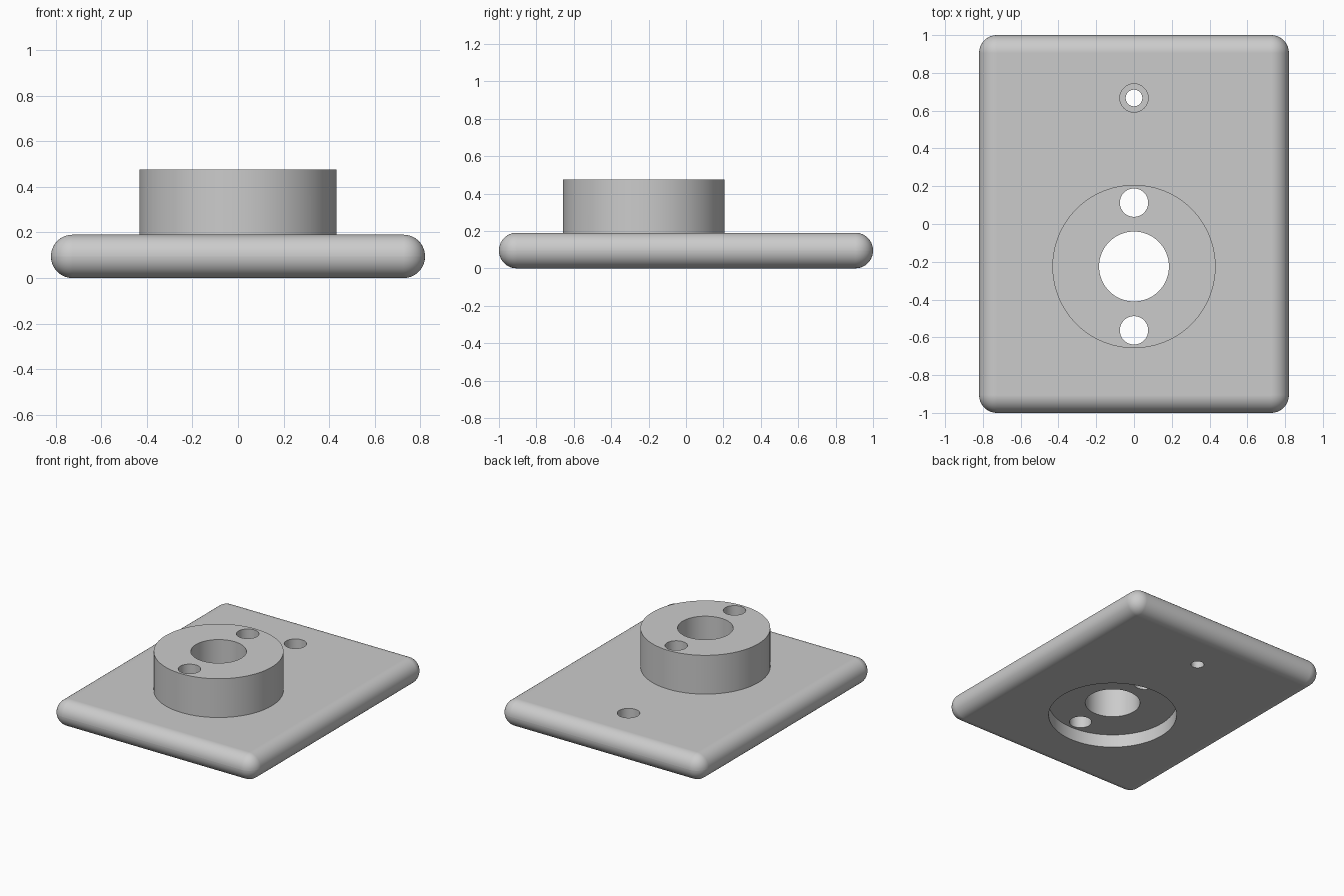
import bpy

default_cube = bpy.data.objects.get("Cube")
if default_cube:
    bpy.data.objects.remove(default_cube, do_unlink=True)

# Main measurements
THICK = 0.19
HALF = THICK / 2
BOSS_TOP = 0.475
BOSS_Y = -0.225
BOSS_R = 0.432
SCREW_Y = 0.667

grey = bpy.data.materials.new("light grey")
grey.use_nodes = True
colour = (0.6, 0.6, 0.6, 1)
grey.diffuse_color = colour
grey.node_tree.nodes["Principled BSDF"].inputs["Base Color"].default_value = colour


def cylinder(name, radius, y, bottom, top, sides=64):
    bpy.ops.mesh.primitive_cylinder_add(
        vertices=sides, radius=radius, depth=top - bottom,
        location=(0, y, (bottom + top) / 2))
    obj = bpy.context.object
    obj.name = name
    obj.data.materials.append(grey)
    return obj


def apply(obj, modifier):
    bpy.ops.object.select_all(action="DESELECT")
    obj.select_set(True)
    bpy.context.view_layer.objects.active = obj
    bpy.ops.object.modifier_apply(modifier=modifier.name)


def combine(obj, tool, operation):
    mod = obj.modifiers.new(operation.lower(), "BOOLEAN")
    mod.operation = operation
    mod.solver = "EXACT"
    mod.object = tool
    apply(obj, mod)
    bpy.data.objects.remove(tool, do_unlink=True)


# Base plate with fully rounded edges
bpy.ops.mesh.primitive_cube_add(size=1, location=(0, 0, HALF))
plate = bpy.context.object
plate.name = "mounting_plate"
plate.dimensions = (1.64, 2, THICK)
bpy.ops.object.transform_apply(location=True, rotation=False, scale=True)
plate.data.materials.append(grey)
bevel = plate.modifiers.new("rounding", "BEVEL")
bevel.width = HALF - 0.0005
bevel.segments = 14
apply(plate, bevel)

# Raised round boss
combine(plate, cylinder("boss", BOSS_R, BOSS_Y, 0.13, BOSS_TOP, 128), "UNION")

# Underside recess, bore, two pin holes, stepped screw hole
cuts = [
    ("recess", BOSS_R, BOSS_Y, -0.1, HALF, 128),
    ("bore", 0.185, BOSS_Y, -0.1, 0.6, 96),
    ("front_pin_hole", 0.075, BOSS_Y - 0.338, -0.1, 0.6, 64),
    ("back_pin_hole", 0.075, BOSS_Y + 0.338, -0.1, 0.6, 64),
    ("screw_counterbore", 0.075, SCREW_Y, HALF, 0.6, 64),
    ("screw_hole", 0.044, SCREW_Y, -0.1, 0.6, 48),
]
for cut in cuts:
    combine(plate, cylinder(*cut), "DIFFERENCE")

# Smooth curved walls, crisp rims
bpy.ops.object.select_all(action="DESELECT")
plate.select_set(True)
bpy.context.view_layer.objects.active = plate
bpy.ops.object.shade_smooth_by_angle(angle=0.52)
weighted = plate.modifiers.new("weighted normals", "WEIGHTED_NORMAL")
weighted.keep_sharp = True
